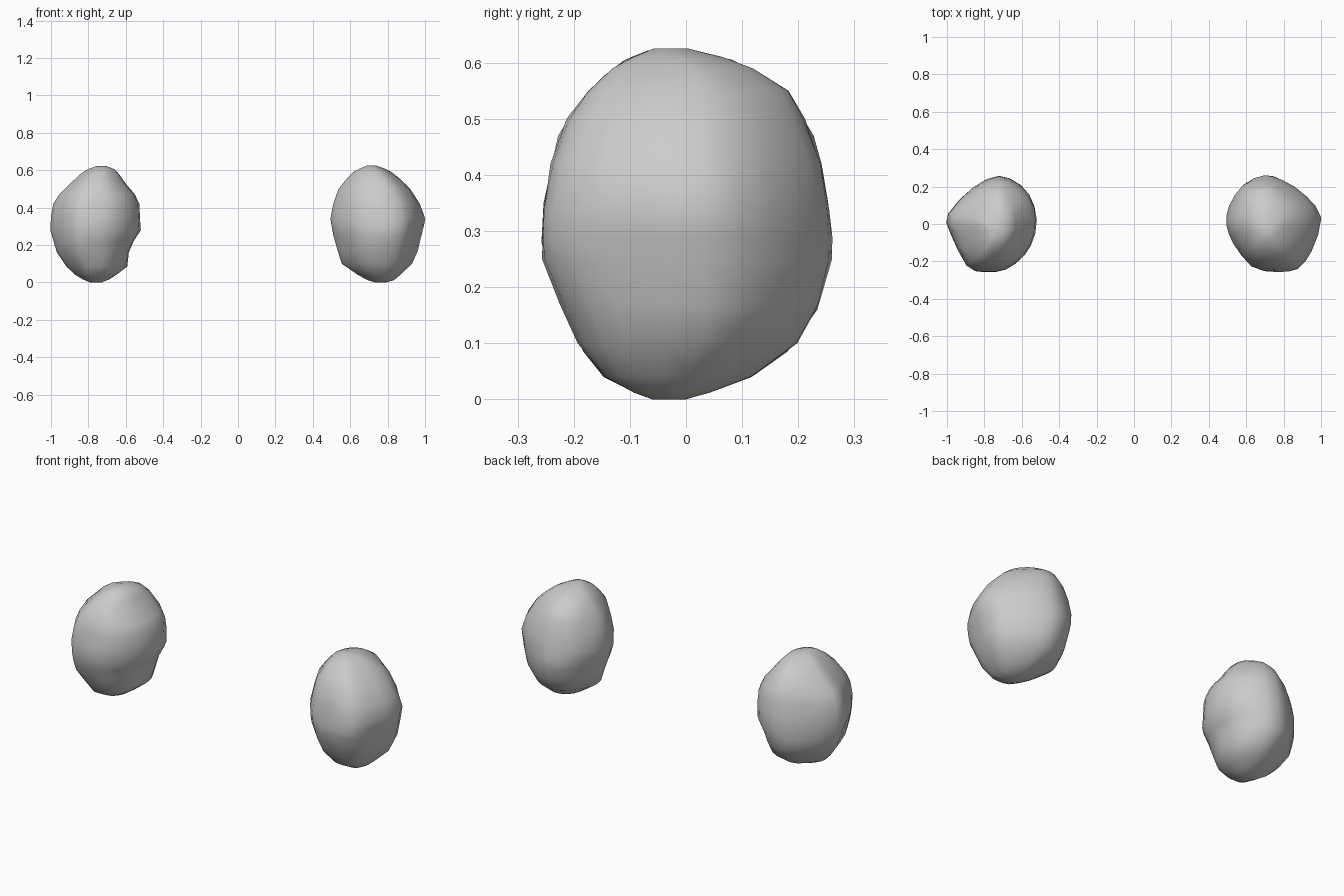
import bpy, bmesh
from mathutils import Vector, noise

if "Cube" in bpy.data.objects:
    bpy.data.objects.remove(bpy.data.objects["Cube"])


def spline_closed(pts, steps=2):
    """Closed Catmull-Rom resampling of a plan outline."""
    out, n = [], len(pts)
    for i in range(n):
        a, b, c, d = (Vector(pts[(i + k) % n]) for k in (-1, 0, 1, 2))
        for s in range(steps):
            t = s / steps
            out.append(0.5 * (2 * b + (c - a) * t + (2 * a - 5 * b + 4 * c - d) * t * t
                              + (3 * b - a - 3 * c + d) * t ** 3))
    return out


def side_extent(z):
    """Front and back limits at a height, shared by both stones."""
    prof = [(0, -.06, .0), (.03, -.14, .1), (.08, -.18, .18), (.14, -.212, .23),
            (.25, -.255, .258), (.31, -.26, .258), (.43, -.24, .237), (.48, -.225, .222),
            (.55, -.175, .18), (.6, -.125, .105), (.625, -.06, .0)]
    for (z0, a0, b0), (z1, a1, b1) in zip(prof, prof[1:]):
        if z <= z1:
            t = (z - z0) / (z1 - z0)
            return a0 + (a1 - a0) * t, b0 + (b1 - b0) * t
    return prof[-1][1:]


def stone(name, levels, outline):
    # Normalise the plan outline to -1..1, then fit it to each level
    ring = spline_closed(outline)
    xs, ys = [p.x for p in ring], [p.y for p in ring]
    unit = [(2 * (p.x - min(xs)) / (max(xs) - min(xs)) - 1,
             2 * (p.y - min(ys)) / (max(ys) - min(ys)) - 1) for p in ring]
    bm = bmesh.new()
    rows = []
    for z, x0, x1 in levels:
        y0, y1 = side_extent(z)
        row = []
        for u, v in unit:
            p = Vector(((x0 + x1) / 2 + u * (x1 - x0) / 2, (y0 + y1) / 2 + v * (y1 - y0) / 2, z))
            # gentle surface lumps
            k = 0.008 * noise.noise(p * 9)
            row.append(bm.verts.new((p.x + u * k, p.y + v * k, p.z)))
        rows.append(row)
    n = len(unit)
    for lo, hi in zip(rows, rows[1:]):
        for i in range(n):
            bm.faces.new((lo[i], lo[(i + 1) % n], hi[(i + 1) % n], hi[i]))
    bm.faces.new(rows[0][::-1])
    bm.faces.new(rows[-1])
    bmesh.ops.recalc_face_normals(bm, faces=bm.faces)
    for f in bm.faces:
        f.smooth = True
    mesh = bpy.data.meshes.new(name)
    bm.to_mesh(mesh)
    bm.free()
    bpy.context.collection.objects.link(bpy.data.objects.new(name, mesh))


# Left stone: (height, left edge, right edge), then plan outline
stone("left_stone",
      [(0, -.79, -.73), (.015, -.83, -.69), (.04, -.873, -.65), (.085, -.915, -.592),
       (.16, -.97, -.58), (.22, -.985, -.557), (.28, -1, -.522), (.35, -1, -.522),
       (.42, -.987, -.524), (.47, -.96, -.55), (.53, -.895, -.602), (.575, -.845, -.632),
       (.605, -.80, -.655), (.622, -.755, -.70)],
      [(-.72, .26), (-.86, .2), (-1, .06), (-.99, -.04), (-.9, -.22), (-.8, -.25),
       (-.68, -.24), (-.58, -.16), (-.52, -.05), (-.52, .1), (-.6, .21)])

# Right stone
stone("right_stone",
      [(0, .73, .79), (.012, .69, .835), (.04, .64, .872), (.1, .555, .93), (.17, .53, .96),
       (.25, .51, .977), (.29, .50, .987), (.34, .49, 1), (.42, .51, .973), (.5, .54, .92),
       (.55, .575, .87), (.59, .61, .82), (.61, .65, .78), (.625, .69, .735)],
      [(.7, .26), (.8, .24), (.92, .16), (1, .04), (.95, -.14), (.88, -.23), (.77, -.25),
       (.63, -.22), (.53, -.1), (.49, 0), (.51, .1), (.58, .21)])
